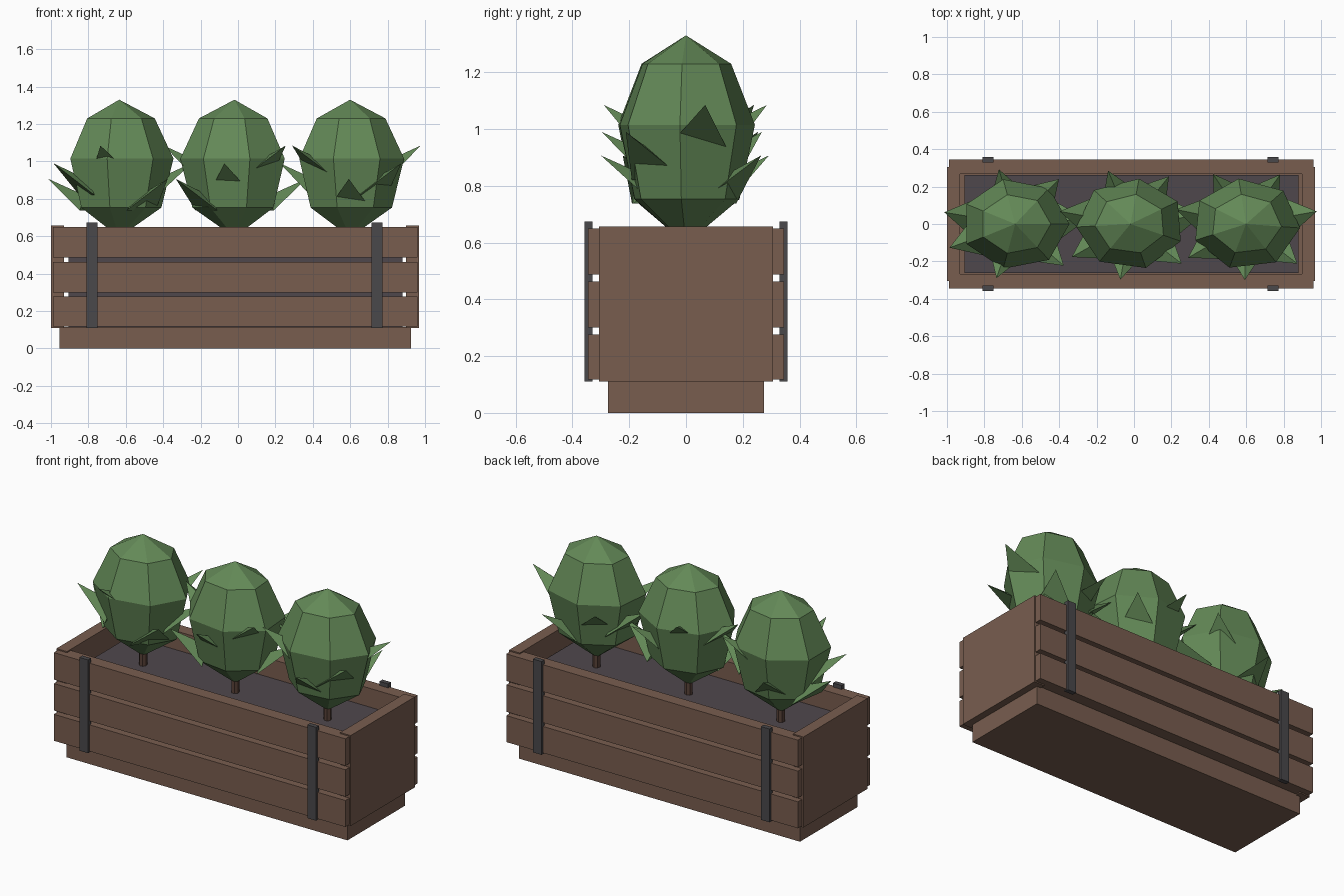
import bpy, bmesh, math
from mathutils import Vector

cube = bpy.data.objects.get("Cube")
if cube:
    bpy.data.objects.remove(cube, do_unlink=True)


def material(name, rgb):
    m = bpy.data.materials.new(name)
    m.use_nodes = True
    m.diffuse_color = (*rgb, 1)
    m.node_tree.nodes["Principled BSDF"].inputs["Base Color"].default_value = (*rgb, 1)
    return m


wood = material("brown wood", (0.19, 0.11, 0.078))
metal = material("dark metal", (0.068, 0.066, 0.071))
earth = material("grey soil", (0.078, 0.064, 0.073))
bark = material("dark bark", (0.10, 0.055, 0.04))
green = material("leaf green", (0.125, 0.25, 0.095))


def finish(name, bm, mat):
    bmesh.ops.recalc_face_normals(bm, faces=bm.faces)
    mesh = bpy.data.meshes.new(name)
    bm.to_mesh(mesh)
    bm.free()
    mesh.materials.append(mat)
    ob = bpy.data.objects.new(name, mesh)
    bpy.context.collection.objects.link(ob)
    return ob


def box(name, x, y, z, mat):
    """Box from (low, high) ranges on each axis."""
    bm = bmesh.new()
    bmesh.ops.create_cube(bm, size=1)
    for v in bm.verts:
        v.co = [sum(r) / 2 + c * (r[1] - r[0]) for c, r in zip(v.co, (x, y, z))]
    return finish(name, bm, mat)


# Planter base, soil block and end panels
box("base", (-0.955, 0.925), (-0.275, 0.275), (0, 0.116), wood)
box("soil", (-0.905, 0.88), (-0.262, 0.262), (0.112, 0.54), earth)
box("right_end_panel", (-1.0, -0.93), (-0.306, 0.306), (0.11, 0.657), wood)
box("left_end_panel", (0.898, 0.968), (-0.306, 0.306), (0.11, 0.657), wood)

# Long slats and straps on both sides
for side, s in (("front", -1), ("back", 1)):
    for i, z in enumerate(((0.117, 0.277), (0.30, 0.463), (0.487, 0.65))):
        box(f"{side}_slat_{i + 1}", (-0.99, 0.96), sorted((s * 0.268, s * 0.345)), z, wood)
    for end, x in (("right", -0.781), ("left", 0.744)):
        box(f"{side}_{end}_strap", (x - 0.029, x + 0.029),
            sorted((s * 0.33, s * 0.358)), (0.11, 0.674), metal)

SQUASH = 0.845    # foliage is narrower front to back


def crown(name, cx, turn):
    """Seven-sided faceted foliage with pointed top and bottom."""
    bm = bmesh.new()
    rings = []
    for r, z in ((0.225, 0.753), (0.29, 1.015), (0.19, 1.23)):
        angles = [math.radians(turn) + math.tau * k / 7 for k in range(7)]
        rings.append([bm.verts.new((cx + r * math.cos(a), SQUASH * r * math.sin(a), z))
                      for a in angles])
    bottom, top = bm.verts.new((cx, 0, 0.595)), bm.verts.new((cx, 0, 1.33))
    for k in range(7):
        n = (k + 1) % 7
        for low, high in zip(rings, rings[1:]):
            bm.faces.new((low[k], low[n], high[n], high[k]))
        bm.faces.new((bottom, rings[0][n], rings[0][k]))
        bm.faces.new((top, rings[2][k], rings[2][n]))
    finish(name, bm, green)


def leaves(name, cx, angles, tier):
    """Upturned three-sided spikes, at three alternating heights."""
    bm = bmesh.new()
    for i, deg in enumerate(angles):
        a = math.radians(deg)
        tip = Vector((cx + 0.388 * math.cos(a), 0.3 * math.sin(a),
                      (1.085, 0.907, 0.99)[(i + tier) % 3]))
        out = Vector((tip.x - cx, tip.y, 0)).normalized()
        across = Vector((-out.y, out.x, 0))
        up = Vector((0, 0, 1))
        low = tip - out * 0.19 - up * 0.17
        pts = [tip, low + across * 0.12, low - across * 0.12,
               tip - out * 0.20 - up * 0.09]
        v = [bm.verts.new(p) for p in pts]
        for f in ((0, 1, 2), (0, 2, 3), (0, 3, 1), (1, 3, 2)):
            bm.faces.new([v[j] for j in f])
    finish(name, bm, green)


def stem(name, cx):
    bm = bmesh.new()
    bmesh.ops.create_cone(bm, cap_ends=True, segments=7, radius1=0.023,
                          radius2=0.023, depth=0.16)
    bmesh.ops.translate(bm, verts=bm.verts, vec=(cx, 0, 0.6))
    finish(name, bm, bark)


# Three plants: position, crown turn, leaf directions, first leaf tier
plants = (
    ("right", -0.635, 0, (168, 205, 255, 312, 365, 413, 463), 1),
    ("middle", -0.019, -22, (167, 216, 262, 315, 369, 418, 468), 0),
    ("left", 0.599, -5, (165, 217, 269, 315, 373, 422, 477), 2),
)
for side, cx, turn, angles, tier in plants:
    stem(f"{side}_stem", cx)
    crown(f"{side}_crown", cx, turn)
    leaves(f"{side}_leaves", cx, angles, tier)
